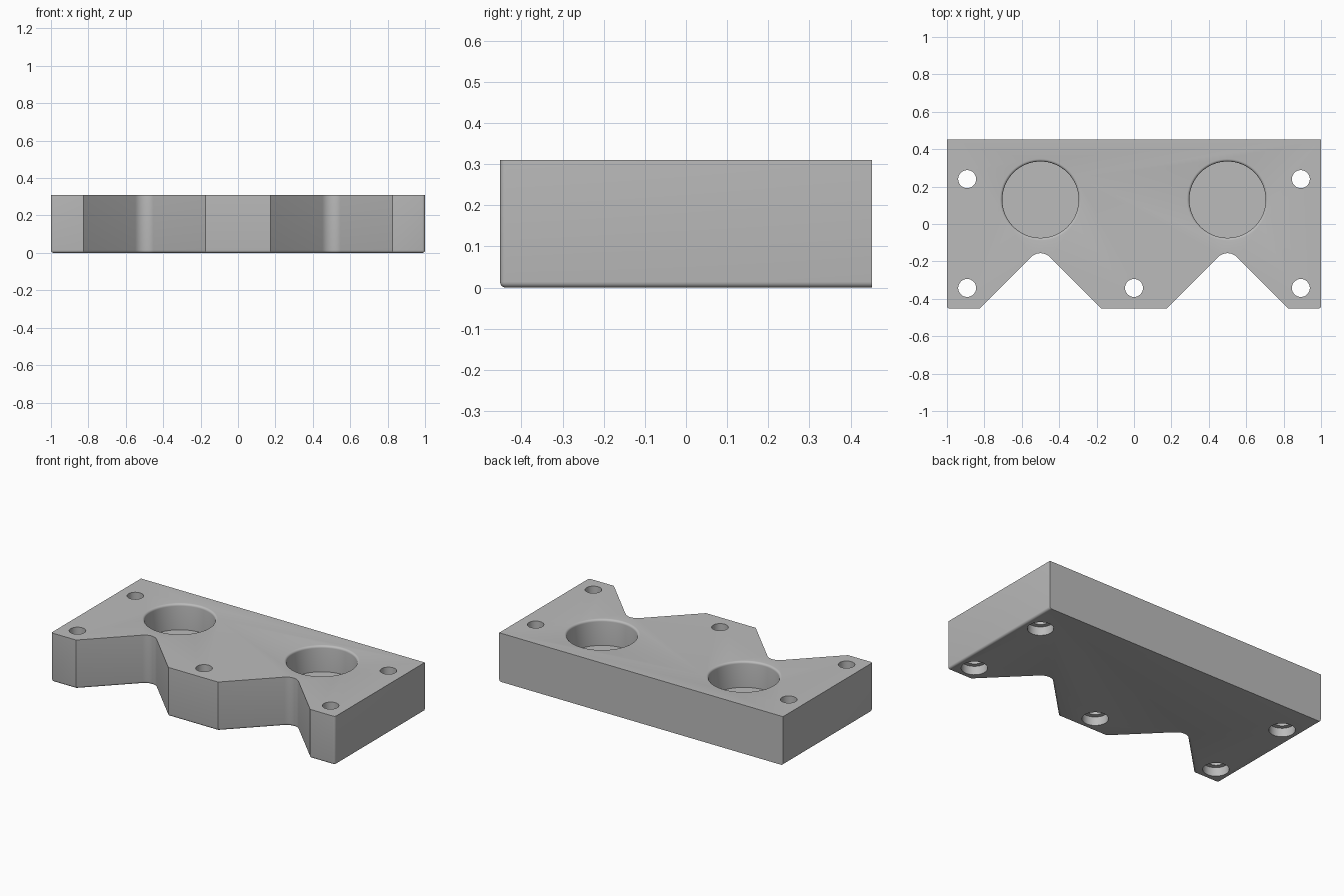
import bpy, bmesh, math
from math import sin, cos, pi

if "Cube" in bpy.data.objects:
    bpy.data.objects.remove(bpy.data.objects["Cube"], do_unlink=True)

HALF_DEPTH, HEIGHT, ROUND = 0.452, 0.31, 0.014

grey = bpy.data.materials.new("machined grey")
grey.use_nodes = True
grey.diffuse_color = (0.5, 0.5, 0.5, 1)
grey.node_tree.nodes["Principled BSDF"].inputs["Base Color"].default_value = (0.5, 0.5, 0.5, 1)


def make_object(name, bm):
    bmesh.ops.recalc_face_normals(bm, faces=bm.faces)
    mesh = bpy.data.meshes.new(name)
    bm.to_mesh(mesh)
    bm.free()
    mesh.materials.append(grey)
    obj = bpy.data.objects.new(name, mesh)
    bpy.context.collection.objects.link(obj)
    return obj


def notch(cx, half=0.325, r=0.07, steps=10):
    """45 degree notch with a rounded apex, from left to right."""
    centre_y = -HALF_DEPTH + half - r * math.sqrt(2)
    pts = [(cx - half, -HALF_DEPTH)]
    for i in range(steps + 1):
        a = pi * 0.75 - pi / 2 * i / steps
        pts.append((cx + r * cos(a), centre_y + r * sin(a)))
    return pts + [(cx + half, -HALF_DEPTH)]


def make_plate():
    outline = ([(-1, -HALF_DEPTH)] + notch(-0.5) + notch(0.5) +
               [(1, -HALF_DEPTH), (1, HALF_DEPTH), (-1, HALF_DEPTH)])
    bm = bmesh.new()
    base = bm.faces.new([bm.verts.new((x, y, 0)) for x, y in outline])
    top = bmesh.ops.extrude_face_region(bm, geom=[base])["geom"]
    for v in top:
        if isinstance(v, bmesh.types.BMVert):
            v.co.z = HEIGHT

    # Soften the underside (not along the back) and the outer front corners
    def softened(edge):
        a, b = (v.co for v in edge.verts)
        underside = max(a.z, b.z) < 0.001 and min(a.y, b.y) < HALF_DEPTH - 0.001
        corner = abs(a.z - b.z) > 0.1 and abs(a.x) > 0.99 and a.y < 0
        return underside or corner
    bmesh.ops.bevel(bm, geom=[e for e in bm.edges if softened(e)], offset=ROUND,
                    segments=4, profile=0.5, affect='EDGES', clamp_overlap=True)
    return make_object("mounting_plate", bm)


def lathe_cutter(name, profile, centres, sides=64):
    """Closed solids of revolution, profile given as (radius, z) upwards."""
    bm = bmesh.new()
    for cx, cy in centres:
        rings = [[bm.verts.new((cx + r * cos(2 * pi * i / sides),
                                cy + r * sin(2 * pi * i / sides), z))
                  for i in range(sides)] for r, z in profile]
        for lo, hi in zip(rings, rings[1:]):
            for i in range(sides):
                j = (i + 1) % sides
                bm.faces.new((lo[i], lo[j], hi[j], hi[i]))
        bm.faces.new(rings[0][::-1])
        bm.faces.new(rings[-1])
    return make_object(name, bm)


plate = make_plate()

# Two blind round pockets with a softened rim
pocket_r = 0.204
rim = [(pocket_r + ROUND * (1 - cos(a)), HEIGHT - ROUND + ROUND * sin(a))
       for a in (pi / 2 * i / 5 for i in range(6))]
pocket = [(pocket_r, HEIGHT - 0.165)] + rim + [(pocket_r + ROUND, HEIGHT + 0.1)]
pockets = lathe_cutter("pocket_cutter", pocket, [(-0.5, 0.13), (0.5, 0.13)])

# Five through holes, counterbored from below
bolt = [(0.075, -0.1), (0.075, 0.055), (0.048, 0.055), (0.048, HEIGHT + 0.1)]
corners = [(s * 0.892, y) for s in (-1, 1) for y in (0.24, -0.342)]
bolts = lathe_cutter("bolt_hole_cutter", bolt, corners + [(0, -0.342)], 48)

bpy.context.view_layer.objects.active = plate
plate.select_set(True)
for cutter in (pockets, bolts):
    cut = plate.modifiers.new(cutter.name, 'BOOLEAN')
    cut.operation, cut.solver, cut.object = 'DIFFERENCE', 'EXACT', cutter
    bpy.ops.object.modifier_apply(modifier=cut.name)
    bpy.data.objects.remove(cutter, do_unlink=True)

bpy.ops.object.shade_smooth_by_angle(angle=math.radians(30))
